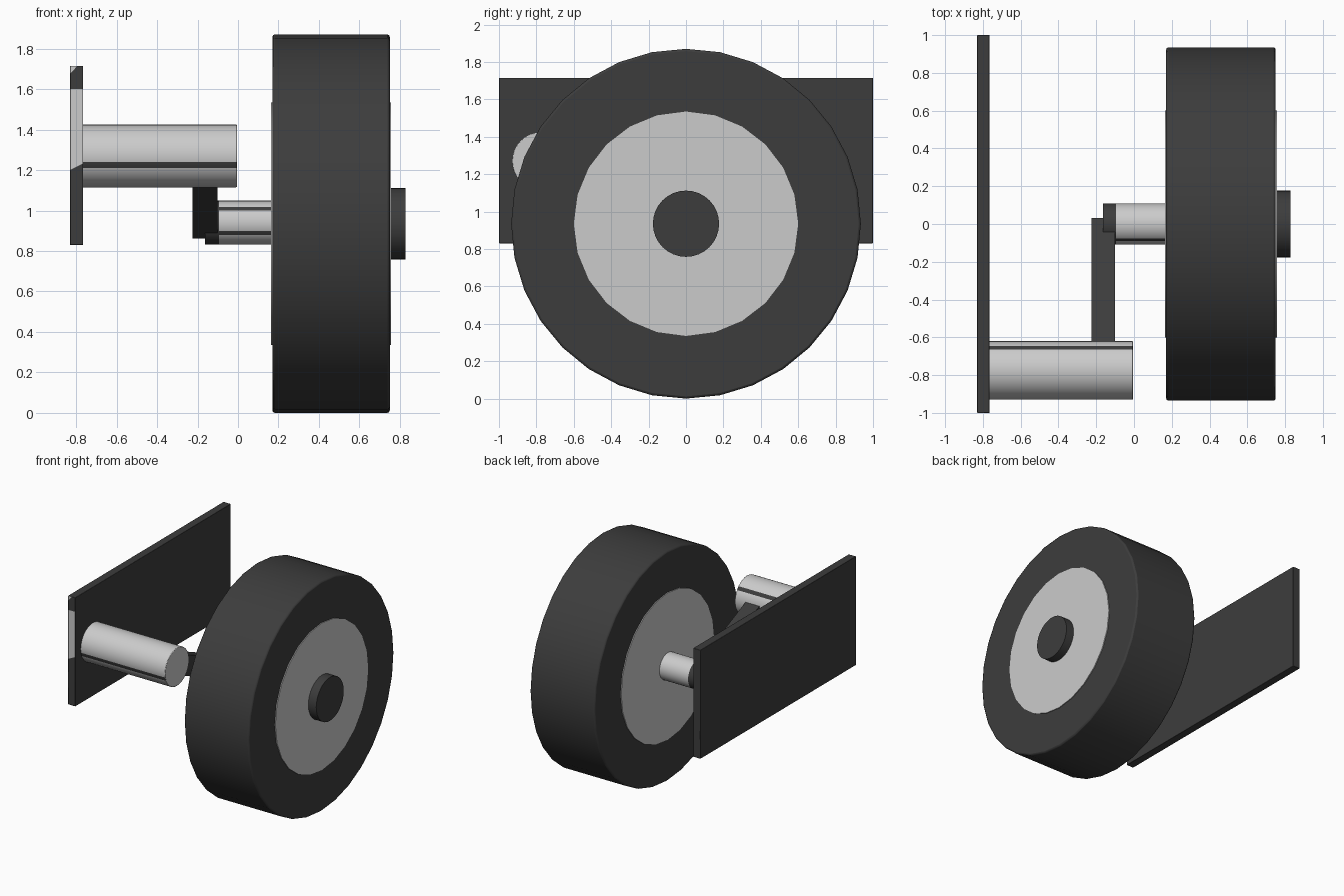
import bpy, bmesh, math
from mathutils import Matrix, Vector

if "Cube" in bpy.data.objects:
    bpy.data.objects.remove(bpy.data.objects["Cube"])


def material(name, v):
    m = bpy.data.materials.new(name)
    m.diffuse_color = (v, v, v, 1)
    m.use_nodes = True
    m.node_tree.nodes["Principled BSDF"].inputs["Base Color"].default_value = m.diffuse_color
    return m


DARK = material("dark rubber", 0.046)
LIGHT = material("light metal", 0.60)


def finish(name, bm, mats, bevel=0.0):
    bmesh.ops.recalc_face_normals(bm, faces=bm.faces)
    me = bpy.data.meshes.new(name)
    bm.to_mesh(me)
    bm.free()
    for m in mats:
        me.materials.append(m)
    ob = bpy.data.objects.new(name, me)
    bpy.context.collection.objects.link(ob)
    if bevel:
        b = ob.modifiers.new("soft edge", 'BEVEL')
        b.width, b.segments, b.limit_method = bevel, 2, 'ANGLE'
        b.angle_limit = math.radians(40)
    bpy.context.view_layer.objects.active = ob
    ob.select_set(True)
    bpy.ops.object.shade_smooth_by_angle(angle=math.radians(35))
    ob.select_set(False)
    return ob


def cylinder(name, x0, x1, r, y, z, sides, mats, bevel=0.0, stripes=()):
    """Cylinder along x; stripes are side angles (from up towards +y) in the second colour."""
    bm = bmesh.new()
    bmesh.ops.create_cone(bm, cap_ends=True, segments=sides,
                          radius1=r, radius2=r, depth=x1 - x0)
    bm.transform(Matrix.Translation(((x0 + x1) / 2, y, z)) @ Matrix.Rotation(math.pi / 2, 4, 'Y'))
    bm.normal_update()
    for f in bm.faces:
        if abs(f.normal.x) < 0.5:
            a = math.degrees(math.atan2(f.normal.y, f.normal.z))
            if any(abs(a - s) < 3 for s in stripes):
                f.material_index = 1
    return finish(name, bm, mats, bevel)


def box(size, matrix):
    bm = bmesh.new()
    bmesh.ops.create_cube(bm, size=1)
    bm.transform(matrix @ Matrix.Diagonal((*size, 1)))
    return bm


# wheel
HUB_Z = 0.935
cylinder("tire", 0.17, 0.75, 0.935, 0, HUB_Z, 32, [DARK], 0.012)
cylinder("wheel_disc", 0.163, 0.757, 0.6, 0, HUB_Z, 24, [LIGHT])
cylinder("hub_cap", 0.74, 0.828, 0.177, 0, HUB_Z, 32, [DARK])

# axle with dark inner tip
cylinder("axle", -0.095, 0.17, 0.109, 0, 0.94, 32, [LIGHT, DARK], 0, (-118.1, -50.6))
cylinder("axle_tip", -0.163, -0.095, 0.109, 0, 0.94, 32, [DARK])

# pivot tube fixed to the mounting plate
PIVOT = Vector((-0.163, -0.775, 1.27))
cylinder("pivot_tube", -0.77, -0.005, 0.155, PIVOT.y, PIVOT.z, 32,
         [LIGHT, DARK], 0.004, (-106.9, 50.6))

# sloping link between pivot and axle
end = Vector((-0.163, 0.0, 0.935))
d = end - PIVOT
angle = math.atan2(d.z, d.y)
finish("swing_link",
       box((0.125, d.length, 0.16),
           Matrix.Translation((PIVOT + end) / 2) @ Matrix.Rotation(angle, 4, 'X')), [DARK])

# mounting plate, with pale paint on its front edge
bm = box((0.065, 2.0, 0.885), Matrix.Translation((-0.7975, 0, 1.2725)))
for point, normal in (((-0.83, 0, 1.2), (-0.5, 0, 1)),
                      ((-0.83, 0, 1.6), (0, 0, 1)),
                      ((-0.83, 0, 1.675), (-1.1, 0, 1))):
    bmesh.ops.bisect_plane(bm, geom=bm.verts[:] + bm.edges[:] + bm.faces[:],
                           plane_co=point, plane_no=normal)
bm.normal_update()
for f in bm.faces:
    z = f.calc_center_median().z
    if f.normal.y < -0.9 and (1.25 < z < 1.6 or z > 1.68):
        f.material_index = 1
finish("mounting_plate", bm, [DARK, LIGHT], 0.003)
